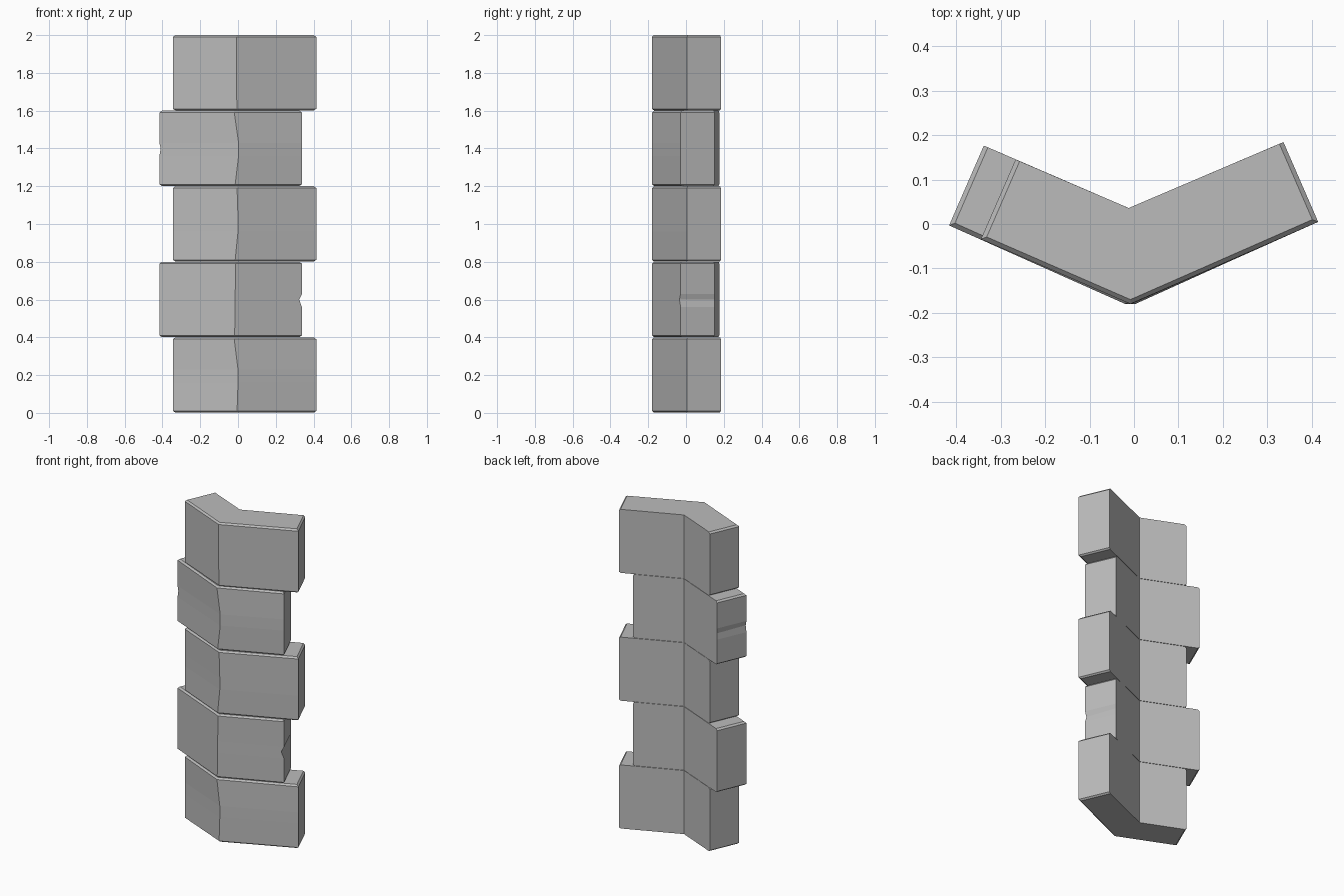
import bpy, bmesh
from mathutils import Vector

cube = bpy.data.objects.get("Cube")
if cube:
    bpy.data.objects.remove(cube, do_unlink=True)

stone = bpy.data.materials.new("grey stone")
stone.use_nodes = True
GREY = (0.5, 0.5, 0.5, 1)
stone.diffuse_color = GREY
stone.node_tree.nodes["Principled BSDF"].inputs["Base Color"].default_value = GREY

HEIGHT, DEPTH, CHAMFER = 0.4, 0.196, 0.01
TIP = Vector((-0.01, -0.18))
NOTCH = Vector((-0.012, 0.036))


def arm(side, length, inset, chip):
    """Front and back corner of one arm's end."""
    along = Vector((side * 0.917, 0.399))
    back = Vector((-side * 0.399, 0.917))
    end = TIP + along * (length - inset)
    return end + back * inset - along * chip, end + back * DEPTH


def outline(right, left, ridge, inset=0, chip_r=0, chip_l=0):
    """Chevron cross-section of a block."""
    rf, rb = arm(1, right, inset, chip_r)
    lf, lb = arm(-1, left, inset, chip_l)
    return [Vector((ridge, TIP.y + inset)), rf, rb, NOTCH, lb, lf]


def block(name, z0, right, left, ridge, chips):
    """Loft outlines up one course, with chamfered top and bottom fronts."""
    low, mid, high = ridge
    levels = [(0.002, low, CHAMFER, 0, 0), (CHAMFER, low, 0, 0, 0)]
    for dz, depth in ((0.16, 0), (0.2, 1), (0.23, 0)):
        levels.append((dz, mid, 0, chips[0] * depth, chips[1] * depth))
    levels += [(HEIGHT - CHAMFER, high, 0, 0, 0), (HEIGHT, high, CHAMFER, 0, 0)]
    bm = bmesh.new()
    rings = []
    for dz, x, inset, cr, cl in levels:
        pts = outline(right, left, x, inset, cr, cl)
        rings.append([bm.verts.new((p.x, p.y, z0 + dz)) for p in pts])
    for a, b in zip(rings, rings[1:]):
        for i in range(len(a)):
            j = (i + 1) % len(a)
            bm.faces.new((a[i], a[j], b[j], b[i]))
    # Each cap is split along the bend
    for ring in (rings[0], rings[-1]):
        bm.faces.new(ring[:4])
        bm.faces.new([ring[0]] + ring[3:])
    bmesh.ops.recalc_face_normals(bm, faces=bm.faces)
    mesh = bpy.data.meshes.new(name)
    bm.to_mesh(mesh)
    bm.free()
    mesh.materials.append(stone)
    bpy.context.collection.objects.link(bpy.data.objects.new(name, mesh))


# Alternating courses: long arm right, then long arm left
ridges = [(-0.005, 0.0, -0.02), (-0.018, -0.015, -0.012), (-0.015, 0.0, -0.005),
          (-0.015, 0.003, -0.02), (-0.006, -0.008, -0.008)]
chips = {1: (0.016, 0), 3: (0, 0.008)}
for i, ridge in enumerate(ridges):
    right, left = (0.463, 0.365) if i % 2 == 0 else (0.38, 0.443)
    block(f"corner_block_{i + 1}", i * HEIGHT, right, left, ridge, chips.get(i, (0, 0)))
